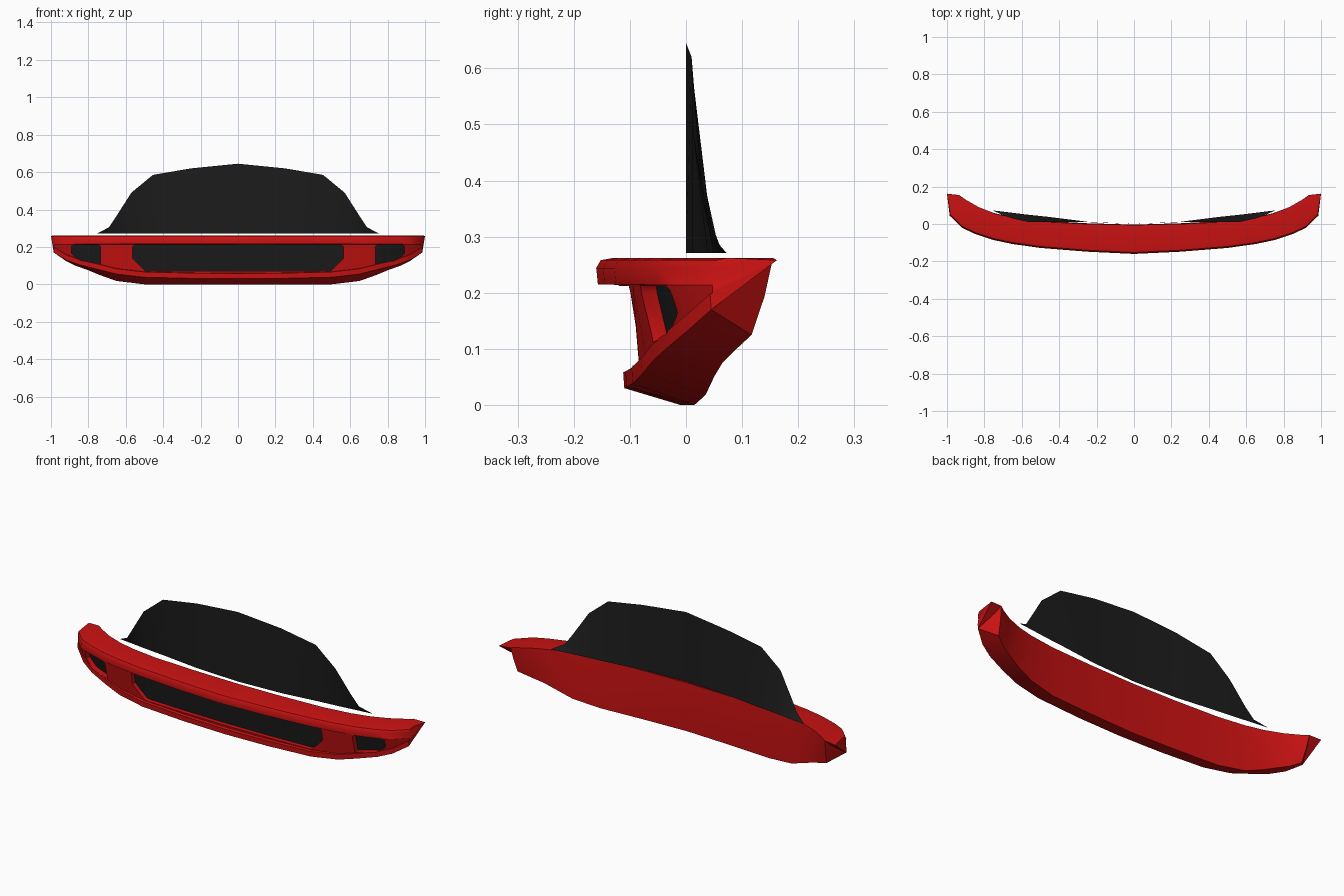
import bpy, bmesh, math

cube = bpy.data.objects.get("Cube")
if cube:
    bpy.data.objects.remove(cube, do_unlink=True)


def make_material(name, colour):
    mat = bpy.data.materials.new(name)
    mat.use_nodes = True
    mat.diffuse_color = (*colour, 1)
    mat.node_tree.nodes["Principled BSDF"].inputs["Base Color"].default_value = (*colour, 1)
    return mat


red = make_material("red paint", (.6, .006, .006))
black = make_material("black mesh", (.012, .012, .012))


def make_object(name, verts, faces, material, angle=40):
    bm = bmesh.new()
    points = [bm.verts.new(v) for v in verts]
    for face in faces:
        bm.faces.new([points[i] for i in face])
    bmesh.ops.recalc_face_normals(bm, faces=bm.faces)
    mesh = bpy.data.meshes.new(name)
    bm.to_mesh(mesh)
    bm.free()
    mesh.materials.append(material)
    obj = bpy.data.objects.new(name, mesh)
    bpy.context.collection.objects.link(obj)
    smooth(obj, angle)
    return obj


def smooth(obj, angle):
    bpy.ops.object.select_all(action="DESELECT")
    obj.select_set(True)
    bpy.context.view_layer.objects.active = obj
    bpy.ops.object.shade_smooth_by_angle(angle=math.radians(angle))


def lookup(xs, ys, x):
    """Piecewise linear value of ys at x."""
    for i in range(len(xs) - 1):
        if x <= xs[i + 1]:
            t = (x - xs[i]) / (xs[i + 1] - xs[i])
            return ys[i] + t * (ys[i + 1] - ys[i])
    return ys[-1]


# Bumper guide lines, from the centre to the end
station = [0, .25, .5, .65, .75, .85, .92, .985]
lip_y = [-.16, -.148, -.128, -.107, -.086, -.053, -.02, .045]
lip_depth = [.04, .034, .022, .012, .005, .002, .002, .002]
chin_y = [-.11, -.106, -.095, -.078, -.058, -.03, 0, .045]
chin_z = [.03, .032, .038, .055, .08, .105, .13, .17]
chin_depth = [.016, .015, .012, .007, .003, .002, .002, .002]
back_x = [0, .25, .5, .65, .74, .83, .9, .935]
back_y = [-.005, 0, .012, .033, .055, .09, .13, .155]
base_x = [0, .25, .5, .65, .74, .8, .87, .92]
base_y = [-.01, 0, .015, .035, .05, .065, .09, .117]
base_z = [0, 0, 0, .018, .05, .075, .1, .125]
TOP, LIP = .262, .215


def bumper_ring(i, side):
    x, y, c, z = station[i], lip_y[i], chin_y[i], chin_z[i]
    ring = [
        (back_x[i], back_y[i], TOP),
        (x, y + .03, TOP),
        (x, y + .008, TOP - .004),
        (x, y, TOP - .018),
        (x, y + .003, LIP),
        (x, y + lip_depth[i], LIP - .001),
        (x, c + chin_depth[i], z + .03),
        (x, c - .002, z + .028),
        (x, c, z),
        (base_x[i], base_y[i], base_z[i]),
        ((base_x[i] + back_x[i]) / 2, (base_y[i] + back_y[i]) / 2 + .004, (TOP + base_z[i]) / 2),
    ]
    return [(side * p[0], p[1], p[2]) for p in ring]


# Bumper shell: rings lofted across the width, closed by pointed ends
count = len(station)
rings = [bumper_ring(i, -1) for i in range(count - 1, 0, -1)]
rings += [bumper_ring(i, 1) for i in range(count)]
size, crease = len(rings[0]), 8
verts = [p for ring in rings for p in ring]
faces = []
for r in range(len(rings) - 1):
    for k in range(size):
        a, b = r * size + k, r * size + (k + 1) % size
        faces.append((a, b, b + size, a + size))
for side, start in ((-1, 0), (1, (len(rings) - 1) * size)):
    tip = len(verts)
    notch = tip + 1
    verts += [(side, .162, TOP - .004), (side * .95, .125, .23)]
    for k in range(size):
        hub = tip if k < crease else notch
        faces.append((start + k, start + (k + 1) % size, hub))
    faces += [(start + crease, notch, tip), (start, tip, notch)]
bumper = make_object("bumper_shell", verts, faces, red)


# Openings are columns of (x, bottom z, top z)
def pocket(name, columns, depth):
    floor = []
    for x, low, high in columns:
        for z in (low, high):
            d = abs(x)
            top = lookup(station, lip_y, d) + lookup(station, lip_depth, d)
            bottom = lookup(station, chin_y, d) + lookup(station, chin_depth, d)
            foot = lookup(station, chin_z, d) + .03
            t = (z - foot) / (LIP - foot)
            floor.append((x, bottom + t * (top - bottom) + depth, z))
    n = len(columns)
    mouth = [(x, y - depth - .06, z) for x, y, z in floor]
    off = 2 * n
    sheet = [(2 * i, 2 * i + 1, 2 * i + 3, 2 * i + 2) for i in range(n - 1)]
    solid = sheet + [tuple(k + off for k in f) for f in sheet]
    for i in range(n - 1):
        for k in (2 * i, 2 * i + 1):
            solid.append((k, k + 2, k + 2 + off, k + off))
    for k in (0, off - 2):
        solid.append((k, k + 1, k + 1 + off, k + off))
    cutter = make_object(name + "_cutter", floor + mouth, solid, red)
    cutter.hide_render = True
    mod = bumper.modifiers.new(name, "BOOLEAN")
    mod.operation, mod.solver, mod.object = "DIFFERENCE", "EXACT", cutter
    bpy.context.view_layer.objects.active = bumper
    bpy.ops.object.modifier_apply(modifier=mod.name)
    bpy.data.objects.remove(cutter, do_unlink=True)
    make_object(name, [(x, y - .002, z) for x, y, z in floor], sheet, black)


half = [(.565, .14, .2), (.55, .125, .212), (.5, .075, .212), (.48, .07, .212), (.25, .07, .212)]
main = [(-x, a, b) for x, a, b in half] + [(0, .07, .212)] + half[::-1]
pocket("lower_grille", main, .025)
fog = [(.735, .112, .2), (.745, .113, .212), (.84, .127, .212), (.88, .155, .212), (.89, .165, .205)]
pocket("left_fog_grille", fog, .03)
pocket("right_fog_grille", [(-x, a, b) for x, a, b in fog], .03)
smooth(bumper, 40)

# Upper grille: thin upright sheet, columns of (x, top z, top y, bottom y)
sheet_half = [(.25, .62, .01, .012), (.455, .585, .012, .038), (.57, .49, .012, .05),
              (.65, .365, .03, .06), (.69, .305, .043, .065), (.75, .273, .07, .072)]
columns = [(-c[0], *c[1:]) for c in sheet_half[::-1]] + [(0, .645, 0, 0)] + sheet_half
verts = []
for x, z, y_top, y_low in columns:
    verts += [(x, y_low, .271), (x, y_top, z)]
faces = [(2 * i, 2 * i + 2, 2 * i + 3, 2 * i + 1) for i in range(len(columns) - 1)]
make_object("upper_grille", verts, faces, black)
